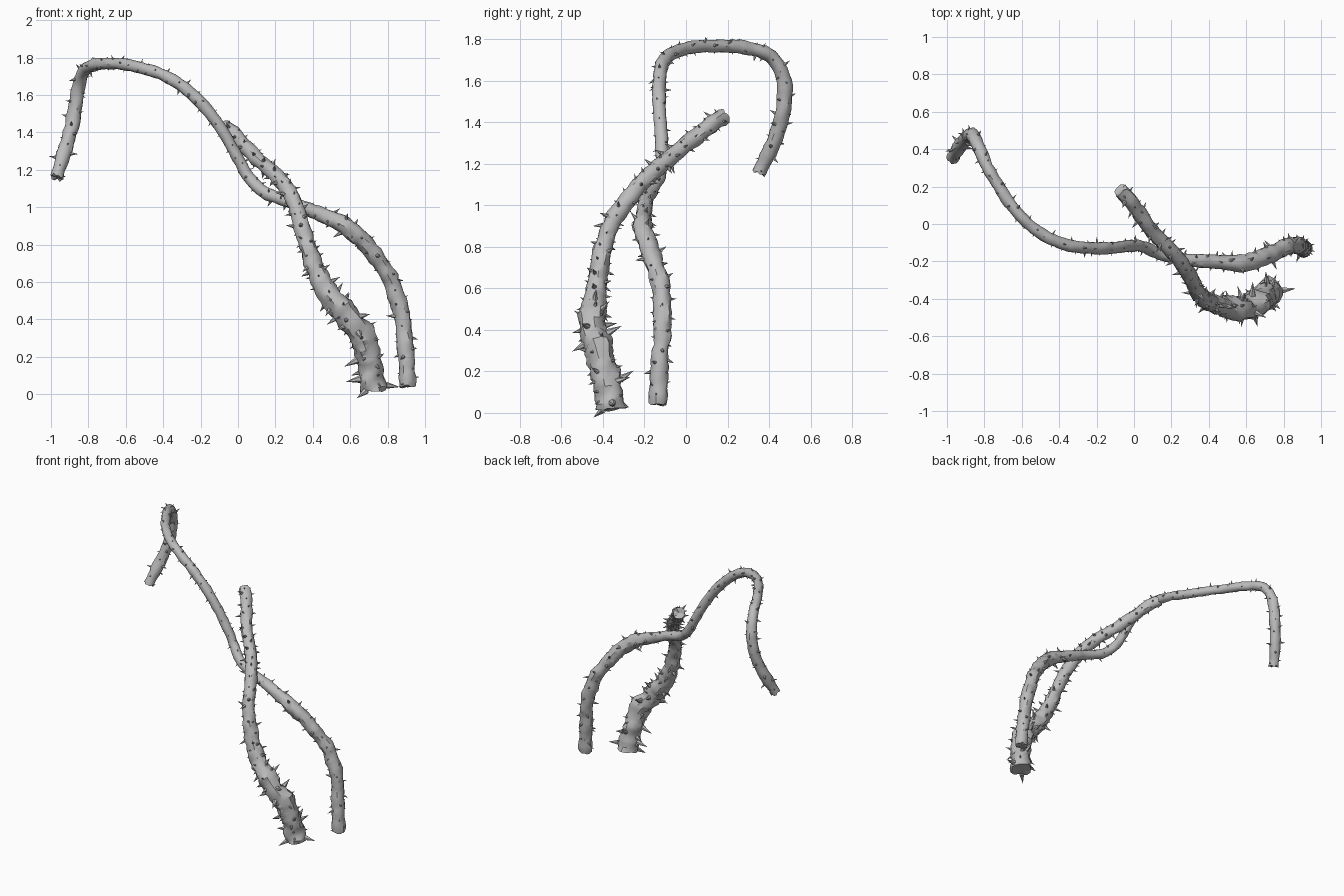
import bpy, bmesh, math, random
from mathutils import Vector, Matrix, noise

random.seed(4)
cube = bpy.data.objects.get("Cube")
if cube:
    bpy.data.objects.remove(cube, do_unlink=True)

bark = bpy.data.materials.new("grey_bark")
bark.use_nodes = True
GREY = (0.5, 0.5, 0.5, 1)
bark.diffuse_color = GREY
bark.node_tree.nodes["Principled BSDF"].inputs["Base Color"].default_value = GREY

# Centre lines: x, y, z, radius
thick_path = [
    (.72, -.36, .02, .07), (.71, -.38, .15, .067), (.665, -.415, .3, .068),
    (.58, -.45, .42, .066), (.46, -.435, .57, .055), (.385, -.41, .75, .047),
    (.34, -.365, .9, .043), (.3, -.28, 1.03, .041), (.23, -.18, 1.14, .04),
    (.1, -.04, 1.26, .039), (0, .1, 1.37, .039), (-.07, .18, 1.43, .038)]
thin_path = [
    (.91, -.135, .04, .044), (.9, -.13, .2, .043), (.88, -.115, .4, .044),
    (.82, -.12, .6, .044), (.71, -.17, .77, .045), (.59, -.21, .89, .046),
    (.4, -.2, .98, .037), (.27, -.19, 1.03, .034), (.14, -.16, 1.08, .032),
    (.06, -.125, 1.16, .031), (0, -.115, 1.26, .031), (-.09, -.125, 1.42, .031),
    (-.2, -.13, 1.56, .032), (-.35, -.115, 1.68, .032), (-.5, -.05, 1.74, .031),
    (-.64, .08, 1.765, .031), (-.77, .28, 1.76, .032), (-.83, .41, 1.715, .034),
    (-.86, .47, 1.6, .036), (-.88, .47, 1.47, .038), (-.92, .43, 1.32, .037),
    (-.97, .355, 1.16, .034)]


def sample(path, step):
    """Smooth spline through the points, cut into roughly even steps."""
    pts = [Vector(p) for p in path]
    pts = [pts[0] * 2 - pts[1]] + pts + [pts[-1] * 2 - pts[-2]]
    out = []
    for a, b, c, d in zip(pts, pts[1:], pts[2:], pts[3:]):
        n = max(2, round((c - b).length / step))
        for i in range(n):
            t = i / n
            out.append((b * 2 + (c - a) * t + (a * 2 - b * 5 + c * 4 - d) * t * t
                        + (b * 3 - a - c * 3 + d) * t ** 3) / 2)
    out.append(pts[-2])
    return [(Vector(p[:3]), p[3]) for p in out]


def frames(line):
    """Twist-free side, up and forward axes along the line."""
    side, result = Vector((0, 1, 0)), []
    for i, (p, r) in enumerate(line):
        forward = line[min(i + 1, len(line) - 1)][0] - line[max(i - 1, 0)][0]
        forward.normalize()
        side = (side - forward * side.dot(forward)).normalized()
        result.append((p, r, side.copy(), forward.cross(side), forward))
    return result


def finish(bm, name, angle):
    bmesh.ops.recalc_face_normals(bm, faces=bm.faces)
    mesh = bpy.data.meshes.new(name)
    bm.to_mesh(mesh)
    bm.free()
    mesh.materials.append(bark)
    obj = bpy.data.objects.new(name, mesh)
    bpy.context.collection.objects.link(obj)
    bpy.ops.object.select_all(action='DESELECT')
    obj.select_set(True)
    bpy.context.view_layer.objects.active = obj
    bpy.ops.object.shade_smooth_by_angle(angle=math.radians(angle))


def lumpy(p, r):
    """Stem radius with broad swellings and small dents; thick parts are rougher."""
    rough = min(r / .045, 1.3)
    return r * (1 + rough * (.2 * noise.noise(p * 13) + .2 * noise.noise(p * 32)))


def build_vine(name, path, spacing):
    rail = frames(sample(path, .025))
    # Knobbly stem with ragged ends
    bm, rings, sides = bmesh.new(), [], 14
    for i, (p, r, side, up, forward) in enumerate(rail):
        ring = []
        for k in range(sides):
            a = math.tau * k / sides
            out = side * math.cos(a) + up * math.sin(a)
            spot = p + out * lumpy(p + out * r, r)
            if i in (0, len(rail) - 1):
                spot += forward * random.uniform(-.009, .009)
            ring.append(bm.verts.new(spot))
        rings.append(ring)
    for lower, upper in zip(rings, rings[1:]):
        for k in range(sides):
            j = (k + 1) % sides
            bm.faces.new((lower[k], lower[j], upper[j], upper[k]))
    for ring, (p, *_) in ((rings[0], rail[0]), (rings[-1], rail[-1])):
        middle = bm.verts.new(p)
        for k in range(sides):
            bm.faces.new((ring[k], ring[(k + 1) % sides], middle))
    finish(bm, name + "_stem", 35)

    # Thorns scattered around the stem, mostly short with a few long ones
    bm = bmesh.new()
    turn = 0
    for a, b in zip(rail, rail[1:]):
        count = (b[0] - a[0]).length / spacing
        for _ in range(int(count + random.random())):
            p, r = a[0].lerp(b[0], random.random()), a[1]
            turn += 2.4 + random.uniform(-.6, .6)
            out = a[2] * math.cos(turn) + a[3] * math.sin(turn)
            lean = (out + a[4] * random.uniform(-.5, .5)).normalized()
            size = r * (.45 + .75 * random.random() ** 2)
            foot = p + out * lumpy(p + out * r, r) * .9
            place = (Matrix.Translation(foot + lean * size / 2)
                     @ lean.to_track_quat('Z', 'Y').to_matrix().to_4x4())
            bmesh.ops.create_cone(bm, cap_ends=True, segments=6, radius1=size * .25,
                                  radius2=0, depth=size, matrix=place)
    finish(bm, name + "_thorns", 50)


build_vine("thick_vine", thick_path, .015)
build_vine("thin_vine", thin_path, .024)
